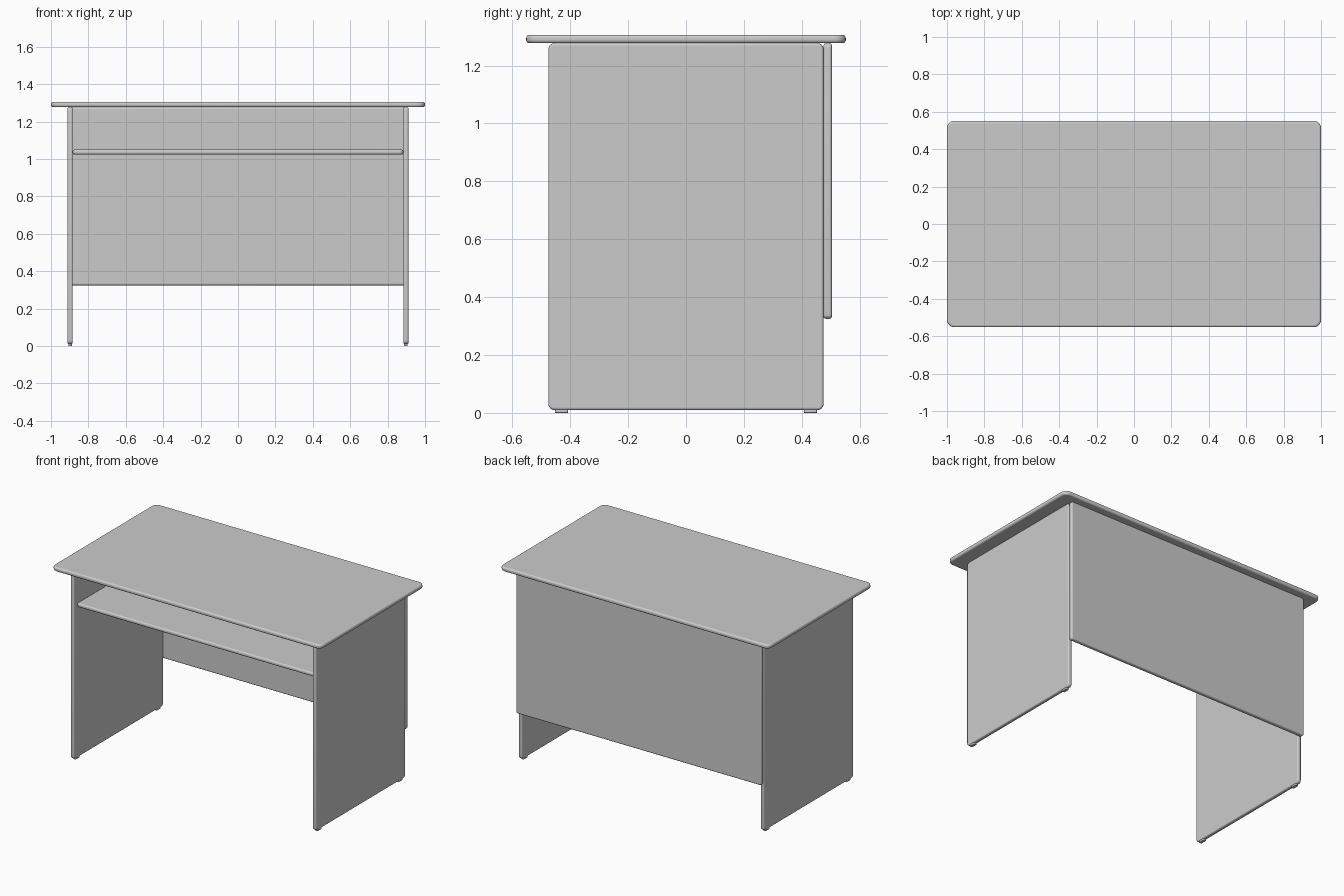
import bpy, bmesh
from mathutils import Vector
from math import radians

if "Cube" in bpy.data.objects:
    bpy.data.objects.remove(bpy.data.objects["Cube"])


def slab(name, lo, hi, axis, corner, rim):
    """Board with rounded corners (seen along its thickness axis) and a softened rim."""
    lo, hi = Vector(lo), Vector(hi)
    bm = bmesh.new()
    bmesh.ops.create_cube(bm, size=1)
    for v in bm.verts:
        v.co = Vector([(lo[i] + hi[i]) / 2 + v.co[i] * (hi[i] - lo[i]) for i in range(3)])
    if corner:
        edges = [e for e in bm.edges
                 if abs(e.verts[0].co[axis] - e.verts[1].co[axis]) > 1e-5]
        bmesh.ops.bevel(bm, geom=edges, offset=corner, segments=6, profile=0.5, affect='EDGES')
    bmesh.ops.recalc_face_normals(bm, faces=bm.faces)
    me = bpy.data.meshes.new(name)
    bm.to_mesh(me)
    bm.free()
    ob = bpy.data.objects.new(name, me)
    bpy.context.collection.objects.link(ob)
    b = ob.modifiers.new("rim", 'BEVEL')
    b.width, b.segments = rim, 4
    b.limit_method, b.angle_limit = 'ANGLE', radians(50)
    bpy.ops.object.select_all(action='DESELECT')
    bpy.context.view_layer.objects.active = ob
    ob.select_set(True)
    bpy.ops.object.shade_smooth_by_angle(angle=radians(35))
    return ob


# Desk top
slab("desk_top", (-1, -0.552, 1.277), (1, 0.552, 1.306), 2, 0.04, 0.011)

# Back modesty panel, covering the rear edges of the sides
slab("back_panel", (-0.91, 0.475, 0.325), (0.91, 0.504, 1.277), 1, 0.015, 0.009)

# Shelf under the top
slab("under_shelf", (-0.884, -0.45, 1.024), (0.884, 0.45, 1.05), 2, 0.02, 0.01)

# Side panels, each on two small feet
for side, s in (("left", -1), ("right", 1)):
    x0, x1 = sorted((s * 0.884, s * 0.911))
    slab(side + "_side_panel", (x0, -0.475, 0.01), (x1, 0.475, 1.277), 0, 0.02, 0.008)
    for end, y in (("front", -0.43), ("back", 0.43)):
        xc = s * 0.8975
        slab(f"{side}_{end}_foot", (xc - 0.01, y - 0.0225, 0),
             (xc + 0.01, y + 0.0225, 0.014), 2, 0.006, 0.002)
